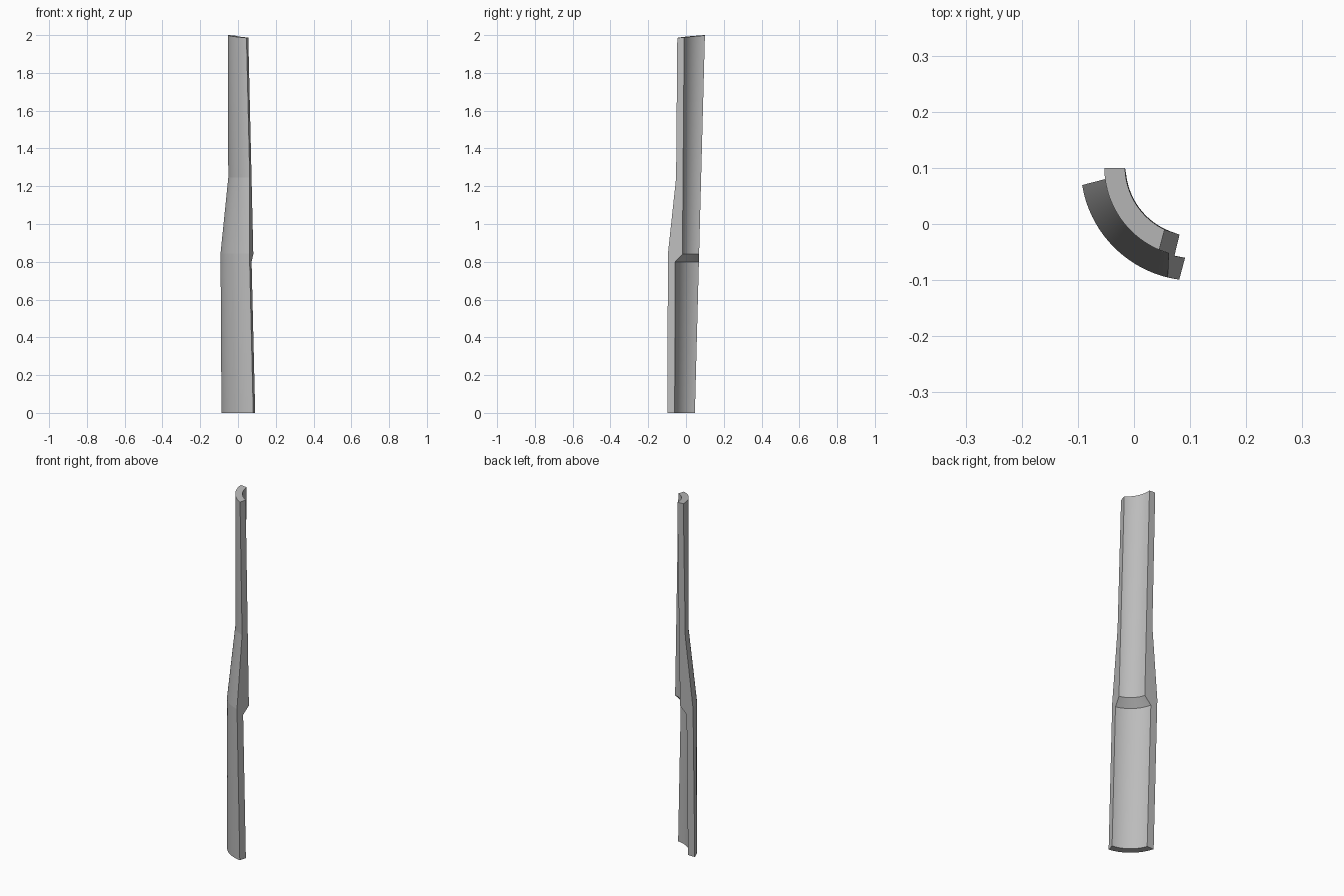
import bpy, bmesh, math

if "Cube" in bpy.data.objects:
    bpy.data.objects.remove(bpy.data.objects["Cube"])

CX, CY = 0.108, 0.102      # axis of the curved shell
STEPS = 24                 # facets around the arc

# Closed radial cross-section (radius, height): outside going up, inside going down
PROFILE = [(0.203, 0.0), (0.203, 0.845), (0.161, 1.245), (0.161, 2.0),
           (0.124, 2.0), (0.124, 0.84), (0.163, 0.80), (0.163, 0.0)]


def end_angles(r, z):
    """Angles where a ring meets the two slanted side planes."""
    left = math.pi - math.asin((0.047 + 0.0265 * z - CY) / r)
    a = math.radians(-15)
    centre = CX * math.cos(a) + CY * math.sin(a)
    right = math.radians(255) + math.asin((0.1035 - 0.0241 * z - centre) / r)
    return left, right


# Curved stave with a tapered shoulder outside and a chamfered step inside
bm = bmesh.new()
sections = []
for i in range(STEPS + 1):
    ring = []
    for r, z in PROFILE:
        a0, a1 = end_angles(r, z)
        a = a0 + (a1 - a0) * i / STEPS
        x, y = CX + r * math.cos(a), CY + r * math.sin(a)
        if z == 2.0:       # slanted top
            z = 2.0 - 0.06 * (x + 0.053) + 0.06 * (y - 0.1)
            z = min(z, 2.0)
        ring.append(bm.verts.new((x, y, z)))
    sections.append(ring)

n = len(PROFILE)
for s, t in zip(sections, sections[1:]):
    for k in range(n):
        bm.faces.new((s[k], s[(k + 1) % n], t[(k + 1) % n], t[k]))
# Flat side cuts, split into one quad per height band
for ring in (sections[0], sections[-1]):
    for quad in ((0, 1, 6, 7), (1, 2, 5, 6), (2, 3, 4, 5)):
        bm.faces.new([ring[k] for k in quad])
bmesh.ops.recalc_face_normals(bm, faces=bm.faces[:])

mesh = bpy.data.meshes.new("curved_stave")
bm.to_mesh(mesh)
bm.free()
stave = bpy.data.objects.new("curved_stave", mesh)
bpy.context.collection.objects.link(stave)

grey = bpy.data.materials.new("light_grey")
grey.diffuse_color = (0.5, 0.5, 0.5, 1)
grey.use_nodes = True
grey.node_tree.nodes["Principled BSDF"].inputs["Base Color"].default_value = grey.diffuse_color
mesh.materials.append(grey)

bpy.context.view_layer.objects.active = stave
stave.select_set(True)
bpy.ops.object.shade_smooth_by_angle(angle=math.radians(4.5))
